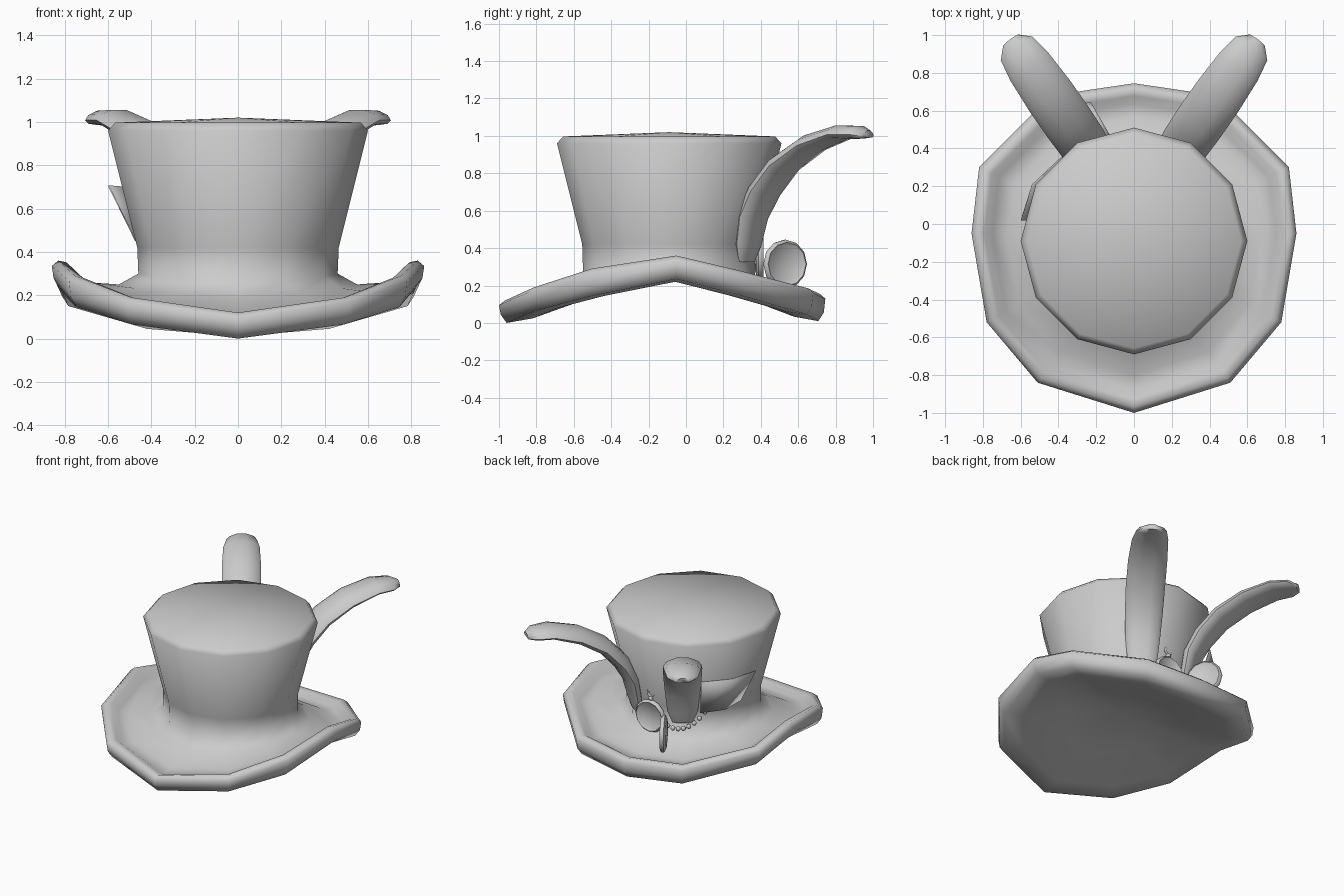
import bpy, bmesh, math
from mathutils import Vector, Matrix

if "Cube" in bpy.data.objects:
    bpy.data.objects.remove(bpy.data.objects["Cube"], do_unlink=True)

grey = bpy.data.materials.new("plain_grey")
grey.use_nodes = True
GREY = (0.6, 0.6, 0.6, 1)
grey.diffuse_color = GREY
grey.node_tree.nodes["Principled BSDF"].inputs["Base Color"].default_value = GREY


def finish(bm, name, angle=40):
    bmesh.ops.recalc_face_normals(bm, faces=bm.faces)
    mesh = bpy.data.meshes.new(name)
    bm.to_mesh(mesh)
    bm.free()
    mesh.materials.append(grey)
    ob = bpy.data.objects.new(name, mesh)
    bpy.context.collection.objects.link(ob)
    bpy.ops.object.select_all(action="DESELECT")
    ob.select_set(True)
    bpy.context.view_layer.objects.active = ob
    bpy.ops.object.shade_smooth_by_angle(angle=math.radians(angle))
    return ob


def loft(rings, name, angle=40, poles=(None, None)):
    """Skin closed rings; each end is closed by a fan to a pole or a flat cap."""
    bm = bmesh.new()
    rows = [[bm.verts.new(p) for p in ring] for ring in rings]
    n = len(rows[0])
    for a, b in zip(rows, rows[1:]):
        for i in range(n):
            j = (i + 1) % n
            bm.faces.new((a[i], a[j], b[j], b[i]))
    for row, pole in ((rows[0], poles[0]), (rows[-1], poles[1])):
        if pole is None:
            bm.faces.new(row)
        else:
            tip = bm.verts.new(pole)
            for i in range(n):
                bm.faces.new((row[i], row[(i + 1) % n], tip))
    return finish(bm, name, angle)


# Hat: brim outline from front to back as x, y, crest height, underside height
CY = -0.09
half = [(0, -1.0, 0.12, 0.0), (0.51, -0.84, 0.19, 0.065), (0.78, -0.52, 0.29, 0.145),
        (0.86, -0.05, 0.36, 0.235), (0.82, 0.30, 0.28, 0.15), (0.44, 0.68, 0.185, 0.045),
        (0, 0.745, 0.155, 0.01)]
outline = half + [(-x, y, t, b) for x, y, t, b in half[-2:0:-1]]


def brim_ring(scale, height):
    return [(x * scale, CY + (y - CY) * scale, height(t, b)) for x, y, t, b in outline]


def crown_ring(radius, z, follow=0.0):
    ring = []
    for i, (x, y, t, b) in enumerate(outline):
        a = math.tau * i / 12 - math.pi / 2
        ring.append((radius * math.cos(a), CY + radius * math.sin(a), z + follow * (t - 0.36)))
    return ring


hat_rings = [
    brim_ring(0.45, lambda t, b: 0.14 + b * 0.38),
    brim_ring(0.8, lambda t, b: 0.025 + b * 0.83),
    brim_ring(0.955, lambda t, b: b),
    brim_ring(0.99, lambda t, b: b + 0.045),
    brim_ring(1.0, lambda t, b: t - 0.025),
    brim_ring(0.965, lambda t, b: t),
    brim_ring(0.92, lambda t, b: t - 0.008),
    brim_ring(0.87, lambda t, b: t * 0.8),
    brim_ring(0.78, lambda t, b: t * 0.62 + 0.035),
    crown_ring(0.55, 0.25, 0.25),
    crown_ring(0.46, 0.30, 0.2),
    crown_ring(0.465, 0.42),
    crown_ring(0.60, 0.96),
    crown_ring(0.567, 0.997),
]
loft(hat_rings, "top_hat", 75, ((0, CY, 0.24), (0, CY, 1.02)))

# Ears: y, z, half width, half thickness along a curved spine
spine = [(0.315, 0.33, 0.07, 0.025), (0.325, 0.42, 0.105, 0.045), (0.35, 0.57, 0.12, 0.055),
         (0.415, 0.71, 0.13, 0.058), (0.52, 0.85, 0.135, 0.055), (0.67, 0.96, 0.135, 0.05),
         (0.83, 1.02, 0.125, 0.04), (0.93, 1.02, 0.105, 0.035), (0.975, 1.01, 0.05, 0.02)]
across = Vector((0.8, -0.6, 0))
for side, label in ((1, "left_ear"), (-1, "right_ear")):
    points = [Vector((0.65 - (0.97 - y) * 0.7, y, z)) for y, z, w, t in spine]
    rings = []
    for i, (y, z, w, t) in enumerate(spine):
        along = points[min(i + 1, len(points) - 1)] - points[max(i - 1, 0)]
        up = along.cross(across).normalized()
        up = up if up.z > 0 else -up
        ring = []
        for k in range(10):
            a = math.tau * k / 10
            p = points[i] + across * w * math.cos(a)
            p += up * (t * math.sin(a) - 0.012 * math.cos(a) ** 2)
            ring.append((p.x * side, p.y, p.z))
        rings.append(ring)
    loft(rings, label, 60)


# Open pocket watch: dished disc for the case and one for the lid
def watch_disc(name, centre, normal, radius, thick):
    profile = [(0.8, 0.25), (0.9, 0.5), (1.0, 0.2), (1.0, -0.2), (0.8, -0.5)]
    turn = Vector(normal).to_track_quat("Z", "Y").to_matrix().to_4x4()
    place = Matrix.Translation(centre) @ turn
    rings = [[place @ Vector((radius * r * math.cos(math.tau * k / 12),
                              radius * r * math.sin(math.tau * k / 12), thick * h))
              for k in range(12)] for r, h in profile]
    loft(rings, name, 60, (place @ Vector((0, 0, 0.1 * thick)), place @ Vector((0, 0, -0.7 * thick))))


watch_disc("watch_case", (0.02, 0.395, 0.345), (0, 1, 0), 0.12, 0.04)
watch_disc("watch_lid", (-0.185, 0.53, 0.315), (0.87, 0.5, 0), 0.13, 0.04)

# Winding knob and ring above the watch
bpy.ops.mesh.primitive_torus_add(major_segments=12, minor_segments=6, major_radius=0.025,
                                 minor_radius=0.008, location=(0.02, 0.39, 0.515),
                                 rotation=(math.pi / 2, 0, 0))
bpy.context.object.name = "watch_ring"
bpy.context.object.data.materials.append(grey)
bpy.ops.object.shade_smooth()
bpy.ops.mesh.primitive_uv_sphere_add(segments=8, ring_count=6, radius=0.018,
                                     location=(0.02, 0.39, 0.475))
bpy.context.object.name = "watch_knob"
bpy.context.object.data.materials.append(grey)
bpy.ops.object.shade_smooth()

# Bead chain draped round the back of the crown
bm = bmesh.new()
for i in range(9):
    f = i / 8
    a = math.radians(100 + 34 * f)
    z = 0.29 + 0.13 * (2 * f - 0.7) ** 2 / 1.69
    spot = Matrix.Translation((0.495 * math.cos(a), CY + 0.495 * math.sin(a), z))
    bmesh.ops.create_uvsphere(bm, u_segments=8, v_segments=6, radius=0.017, matrix=spot)
finish(bm, "bead_chain", 60)

# Curved card tucked against the crown
bm = bmesh.new()
top = [(-0.60, 0.02, 0.705), (-0.54, 0.21, 0.70), (-0.38, 0.36, 0.69)]
low = [(-0.475, 0.02, 0.45), (-0.45, 0.17, 0.43), (-0.33, 0.30, 0.42)]
upper, lower = ([bm.verts.new(p) for p in row] for row in (top, low))
for i in range(2):
    bm.faces.new((upper[i], upper[i + 1], lower[i + 1], lower[i]))
card = finish(bm, "tucked_card")
card.modifiers.new("thickness", "SOLIDIFY").thickness = 0.006
